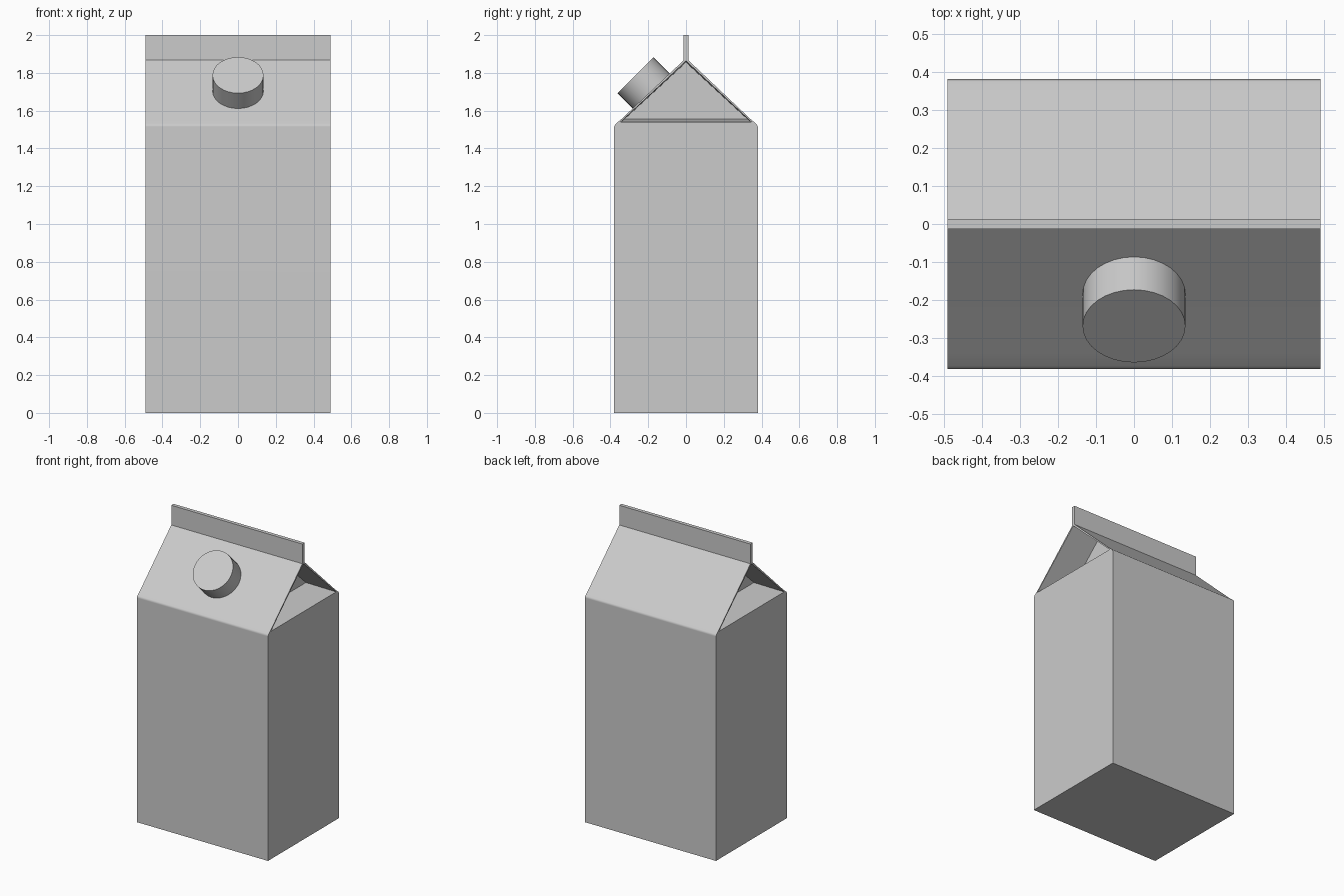
import bpy, bmesh, math
from mathutils import Vector

if "Cube" in bpy.data.objects:
    bpy.data.objects.remove(bpy.data.objects["Cube"])


def loft(name, sections):
    """Closed solid between two end sections, each (x, [(y, z), ...])."""
    bm = bmesh.new()
    rings = [[bm.verts.new((x, y, z)) for y, z in pts] for x, pts in sections]
    a, b = rings
    for i in range(len(a)):
        j = (i + 1) % len(a)
        bm.faces.new((a[i], a[j], b[j], b[i]))
    bm.faces.new(a[::-1])
    bm.faces.new(b)
    bmesh.ops.recalc_face_normals(bm, faces=bm.faces)
    me = bpy.data.meshes.new(name)
    bm.to_mesh(me)
    bm.free()
    ob = bpy.data.objects.new(name, me)
    bpy.context.collection.objects.link(ob)
    return ob


def smooth(ob, angle):
    bpy.ops.object.select_all(action='DESELECT')
    ob.select_set(True)
    bpy.context.view_layer.objects.active = ob
    bpy.ops.object.shade_smooth_by_angle(angle=math.radians(angle))


# carton body, gable roof and top seal as one mirrored profile
half = [(0.38, 0), (0.38, 1.515), (0.374, 1.529), (0.34, 1.557),
        (0.0125, 1.867), (0.0125, 2.0)]
profile = half + [(-y, z) for y, z in reversed(half)]
carton = loft("carton", [(-0.49, profile), (0.49, profile)])

# folded pockets under both gable ends
outer = [(-0.348, 1.539), (0.348, 1.539), (0, 1.863)]
inner = [(-0.325, 1.555), (0.325, 1.555), (0, 1.855)]
for side in (1, -1):
    cutter = loft("pocket_cutter", [(side * 0.28, inner), (side * 0.4905, outer)])
    cutter.hide_render = True
    mod = carton.modifiers.new("pocket", 'BOOLEAN')
    mod.operation = 'DIFFERENCE'
    mod.solver = 'EXACT'
    mod.object = cutter
    bpy.context.view_layer.objects.active = carton
    bpy.ops.object.modifier_apply(modifier=mod.name)
    bpy.data.objects.remove(cutter)

# soft fold at the eaves, flat panels elsewhere
smooth(carton, 35)
carton.modifiers.new("flat_panels", 'WEIGHTED_NORMAL').keep_sharp = True

# screw cap on the front roof panel
axis = Vector((0, -1, 1)).normalized()
tip = Vector((0, -0.268, 1.788))
depth = 0.13
bpy.ops.mesh.primitive_cylinder_add(
    vertices=32, radius=0.135, depth=depth, location=tip - axis * depth / 2,
    rotation=(math.radians(45), 0, 0))
cap = bpy.context.object
cap.name = "screw_cap"
smooth(cap, 35)
